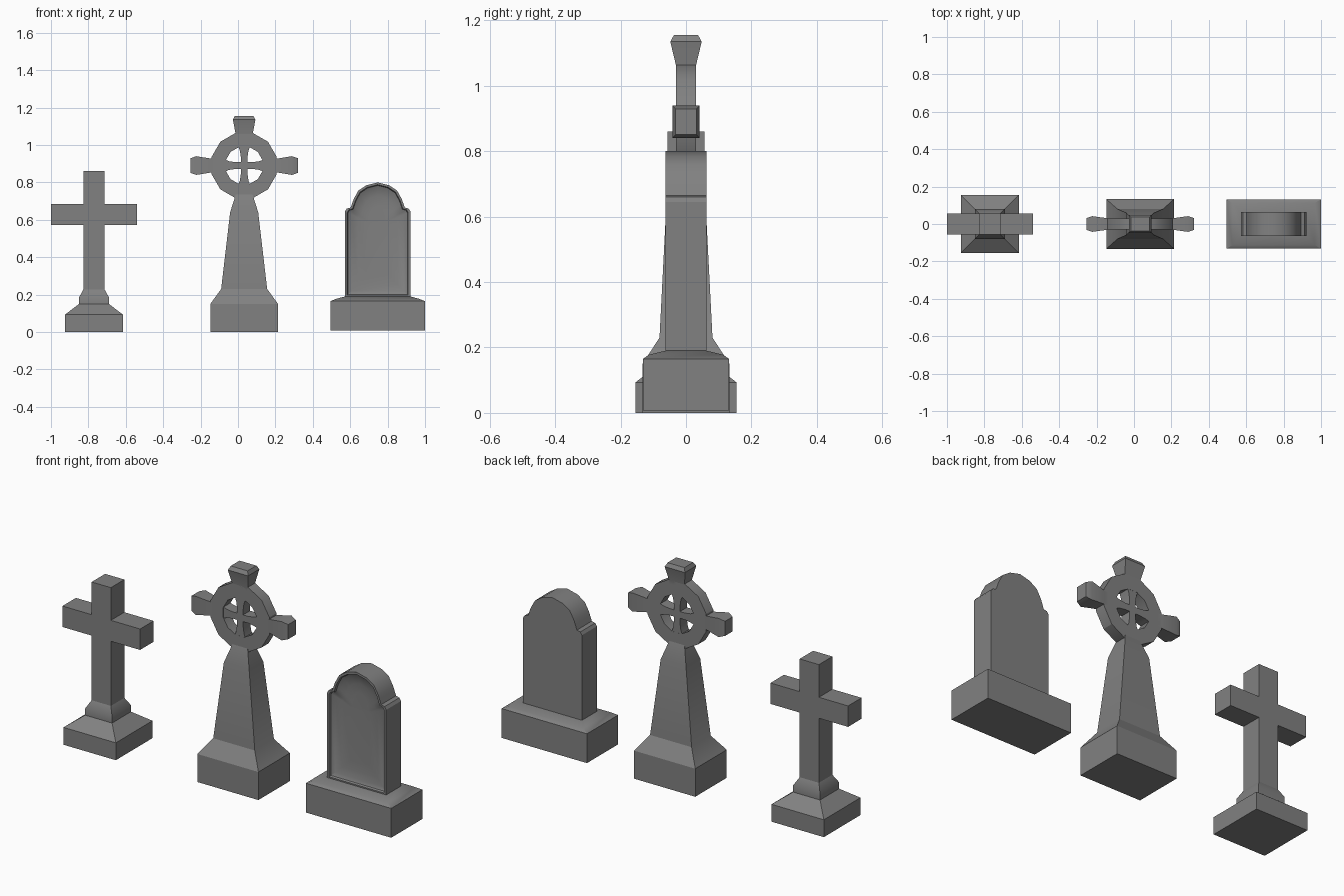
import bpy, bmesh, math
from mathutils import Matrix, Vector

if "Cube" in bpy.data.objects:
    bpy.data.objects.remove(bpy.data.objects["Cube"])

stone = bpy.data.materials.new("grey stone")
stone.use_nodes = True
GREY = (0.22, 0.22, 0.22, 1)
stone.diffuse_color = GREY
stone.node_tree.nodes["Principled BSDF"].inputs["Base Color"].default_value = GREY


def finish(name, bm, matrix=Matrix()):
    """Turn a bmesh into a named stone object."""
    bmesh.ops.recalc_face_normals(bm, faces=bm.faces)
    bm.transform(matrix)
    mesh = bpy.data.meshes.new(name)
    bm.to_mesh(mesh)
    bm.free()
    mesh.materials.append(stone)
    obj = bpy.data.objects.new(name, mesh)
    bpy.context.collection.objects.link(obj)
    bpy.ops.object.select_all(action='DESELECT')
    obj.select_set(True)
    bpy.context.view_layer.objects.active = obj
    bpy.ops.object.shade_smooth_by_angle(angle=math.radians(30))
    return obj


def loft(name, rings, matrix=Matrix()):
    """Skin a stack of equal-length point rings and cap both ends."""
    bm = bmesh.new()
    loops = [[bm.verts.new(p) for p in ring] for ring in rings]
    for a, b in zip(loops, loops[1:]):
        for i in range(len(a)):
            j = (i + 1) % len(a)
            bm.faces.new((a[i], a[j], b[j], b[i]))
    bm.faces.new(loops[0])
    bm.faces.new(loops[-1])
    return finish(name, bm, matrix)


def tapered(name, sections, matrix):
    """Rectangular column from (half width, half depth, height) sections."""
    return loft(name, [[(-w, -d, z), (w, -d, z), (w, d, z), (-w, d, z)]
                       for w, d, z in sections], matrix)


def at(x, z=0):
    return Matrix.Translation((x, 0, z))


# Plain cross: stepped plinth and a single cross-shaped prism
left = at(-0.77)
tapered("cross_plinth", [(.155, .155, 0), (.155, .155, .093), (.08, .08, .15),
                         (.08, .08, .185), (.057, .057, .227)], left)
T, ARM, LOW, HIGH, TOP = .057, .23, .573, .685, .86
half = [(T, .2), (T, LOW), (ARM, LOW), (ARM, HIGH), (T, HIGH), (T, TOP)]
outline = half + [(-x, z) for x, z in reversed(half)]
loft("plain_cross", [[(x, y, z) for x, z in outline] for y in (-T, T)], left)

# Ringed cross: flared pedestal and tapering shaft
mid_x, hub_z = .033, .89
tapered("ringed_cross_shaft", [(.181, .133, 0), (.181, .133, .15), (.123, .081, .23),
                               (.075, .06, .64), (.045, .03, .735)], at(mid_x))

# Twelve-sided stone ring
bm = bmesh.new()
N, D = 12, .03
corners = []
for i in range(N):
    a = math.radians(15 + 360 * i / N)
    corners.append([bm.verts.new((r * math.cos(a), y, r * math.sin(a)))
                    for r, y in ((.18, -D), (.18, D), (.103, D), (.103, -D))])
for i in range(N):
    a, b = corners[i], corners[(i + 1) % N]
    for k in range(4):
        m = (k + 1) % 4
        bm.faces.new((a[k], b[k], b[m], a[m]))
finish("cross_ring", bm, at(mid_x, hub_z))

# Flared spokes inside the ring and blocky arms outside it
spoke = [(.018, .0295, 0), (.018, .0295, .045), (.023, .0295, .08), (.034, .0295, .11)]
side_arm = [(.034, D, .15), (.036, D, .17), (.05, .042, .256), (.039, .032, .287)]
top_arm = [(.044, D, .15), (.046, D, .17), (.06, .048, .245), (.05, .037, .265)]
directions = {"top": (0, top_arm), "left": (90, side_arm),
              "bottom": (180, None), "right": (270, side_arm)}
for side, (angle, arm) in directions.items():
    turn = at(mid_x, hub_z) @ Matrix.Rotation(math.radians(angle), 4, 'Y')
    tapered(side + "_spoke", spoke, turn)
    if arm:
        tapered(side + "_arm", arm, turn)

# Round-topped headstone: bevelled plinth
right = at(.747)
tapered("headstone_plinth", [(.253, .132, .008), (.253, .132, .165),
                             (.22, .113, .178), (.175, .063, .19)], right)

# Slab with shouldered arch and a dished front
half = [(.175, .185), (.175, .645), (.165, .66), (.145, .665), (.136, .69),
        (.128, .712), (.103, .757), (.06, .785)]
outline = half + [(0, .80)] + [(-x, z) for x, z in reversed(half)]


def inset(margin, y):
    """Outline shrunk evenly towards the slab's middle."""
    sx, sz = 1 - margin / .175, 1 - margin / .31
    return [(x * sx, y, .49 + (z - .49) * sz) for x, z in outline]


loft("headstone_slab", [inset(0, .063), inset(0, -.063), inset(.012, -.063),
                        inset(.016, -.052), inset(.035, -.043),
                        inset(.07, -.036), inset(.12, -.033)], right)
